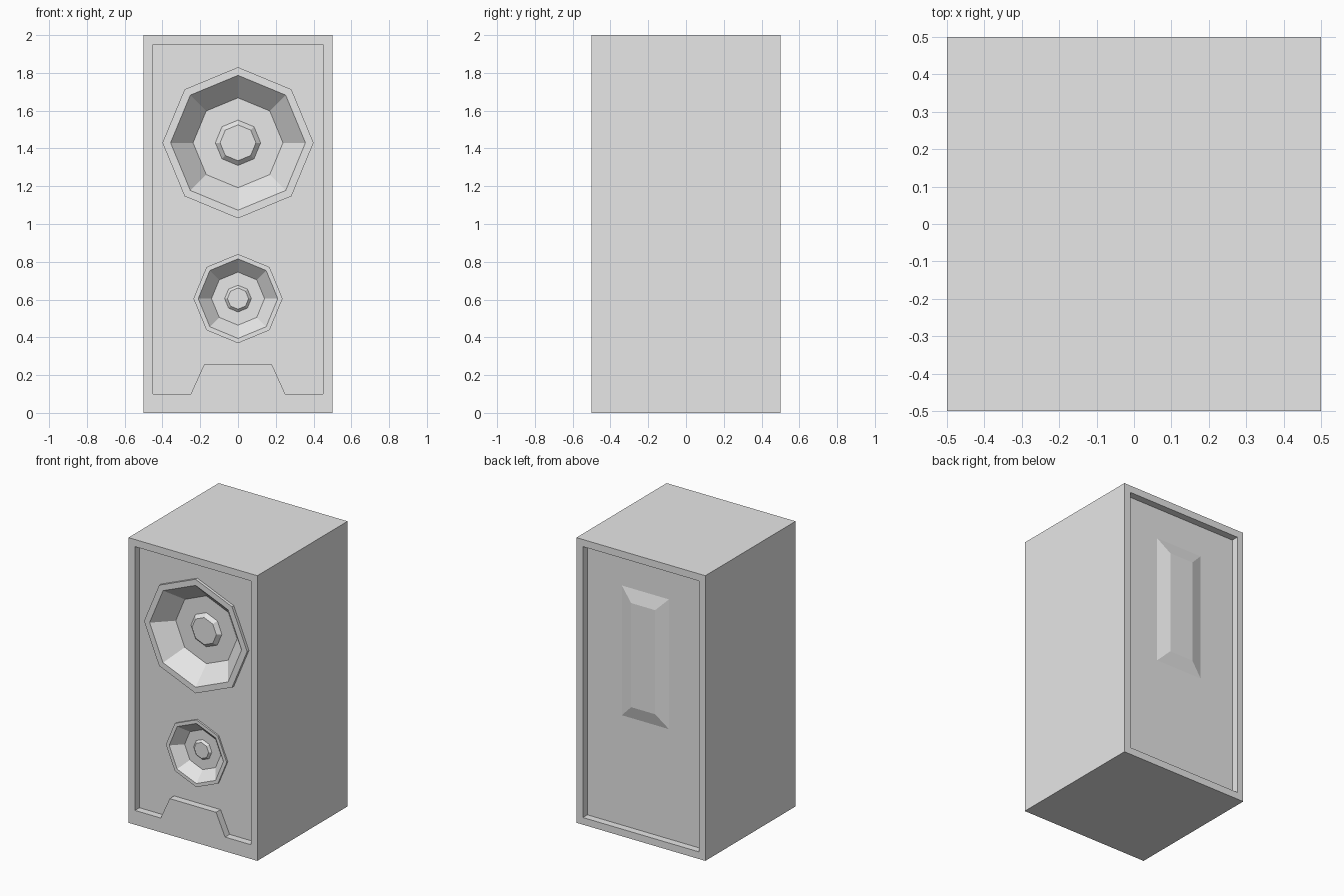
import bpy
import bmesh
from math import cos, sin, pi

if "Cube" in bpy.data.objects:
    bpy.data.objects.remove(bpy.data.objects["Cube"], do_unlink=True)

grey = bpy.data.materials.new("plain grey")
grey.use_nodes = True
GREY = (0.8, 0.8, 0.8, 1)
grey.diffuse_color = GREY
grey.node_tree.nodes["Principled BSDF"].inputs["Base Color"].default_value = GREY

FRONT, BACK, RECESS = -0.5, 0.5, 0.05


def finish(name, bm):
    mesh = bpy.data.meshes.new(name)
    bm.to_mesh(mesh)
    bm.free()
    mesh.materials.append(grey)
    obj = bpy.data.objects.new(name, mesh)
    bpy.context.collection.objects.link(obj)
    return obj


def loft(name, loops, cap_start=False):
    """Skin a list of closed loops and cap the last one."""
    bm = bmesh.new()
    rings = [[bm.verts.new(p) for p in loop] for loop in loops]
    for a, b in zip(rings, rings[1:]):
        n = len(a)
        for i in range(n):
            j = (i + 1) % n
            bm.faces.new((a[i], a[j], b[j], b[i]))
    bm.faces.new(rings[-1])
    if cap_start:
        bm.faces.new(rings[0][::-1])
    return finish(name, bm)


def rect(w, z0, z1, y):
    return [(-w, y, z0), (w, y, z0), (w, y, z1), (-w, y, z1)]


def octagon(r, y, z):
    return [(r * cos(i * pi / 4), y, z + r * sin(i * pi / 4)) for i in range(8)]


def cut(target, cutter):
    mod = target.modifiers.new("cut", "BOOLEAN")
    mod.operation = "DIFFERENCE"
    mod.solver = "EXACT"
    mod.object = cutter
    cutter.hide_render = True
    cutter.hide_viewport = True
    cutter.hide_set(True)


# Cabinet with a shallow recess at the front and the back
cabinet = loft("cabinet", [rect(0.5, 0, 2, FRONT), rect(0.5, 0, 2, BACK)], True)

# Front recess outline steps up around a tapered foot plinth
half = [(0.18, 0.255), (0.25, 0.1), (0.45, 0.1), (0.45, 1.95)]
outline = half + [(-x, z) for x, z in reversed(half)]
cut(cabinet, loft("front_recess_cutter",
                  [[(x, y, z) for x, z in outline] for y in (FRONT - 0.1, FRONT + RECESS)], True))
cut(cabinet, loft("back_recess_cutter",
                  [rect(0.45, 0.05, 1.95, y) for y in (BACK - RECESS, BACK + 0.1)], True))


# Drivers: raised rim, sunken cone and domed dust cap
def driver(name, z, s):
    panel = FRONT + RECESS
    hole = loft(name + "_hole_cutter", [octagon(0.38 * s, y, z) for y in (FRONT - 0.1, panel + 0.2)], True)
    cut(cabinet, hole)
    profile = [(0.4, 0.0), (0.4, -0.02), (0.357, -0.02), (0.238, 0.1),
               (0.12, 0.1), (0.095, 0.075)]
    loft(name, [octagon(r * s, panel + d * s, z) for r, d in profile])


driver("woofer", 1.43, 1.0)
driver("tweeter", 0.605, 0.59)

# Raised bevelled plate on the back panel
plate_y = BACK - RECESS
loft("back_plate", [rect(0.183, 0.82, 1.73, plate_y)[::-1],
                    rect(0.093, 0.91, 1.64, plate_y + 0.025)[::-1]])

# Make every outside face point outward
for obj in bpy.data.objects:
    if obj.type == "MESH" and obj.name in ("cabinet",) or "cutter" in obj.name:
        bm = bmesh.new()
        bm.from_mesh(obj.data)
        bmesh.ops.recalc_face_normals(bm, faces=bm.faces)
        bm.to_mesh(obj.data)
        bm.free()
